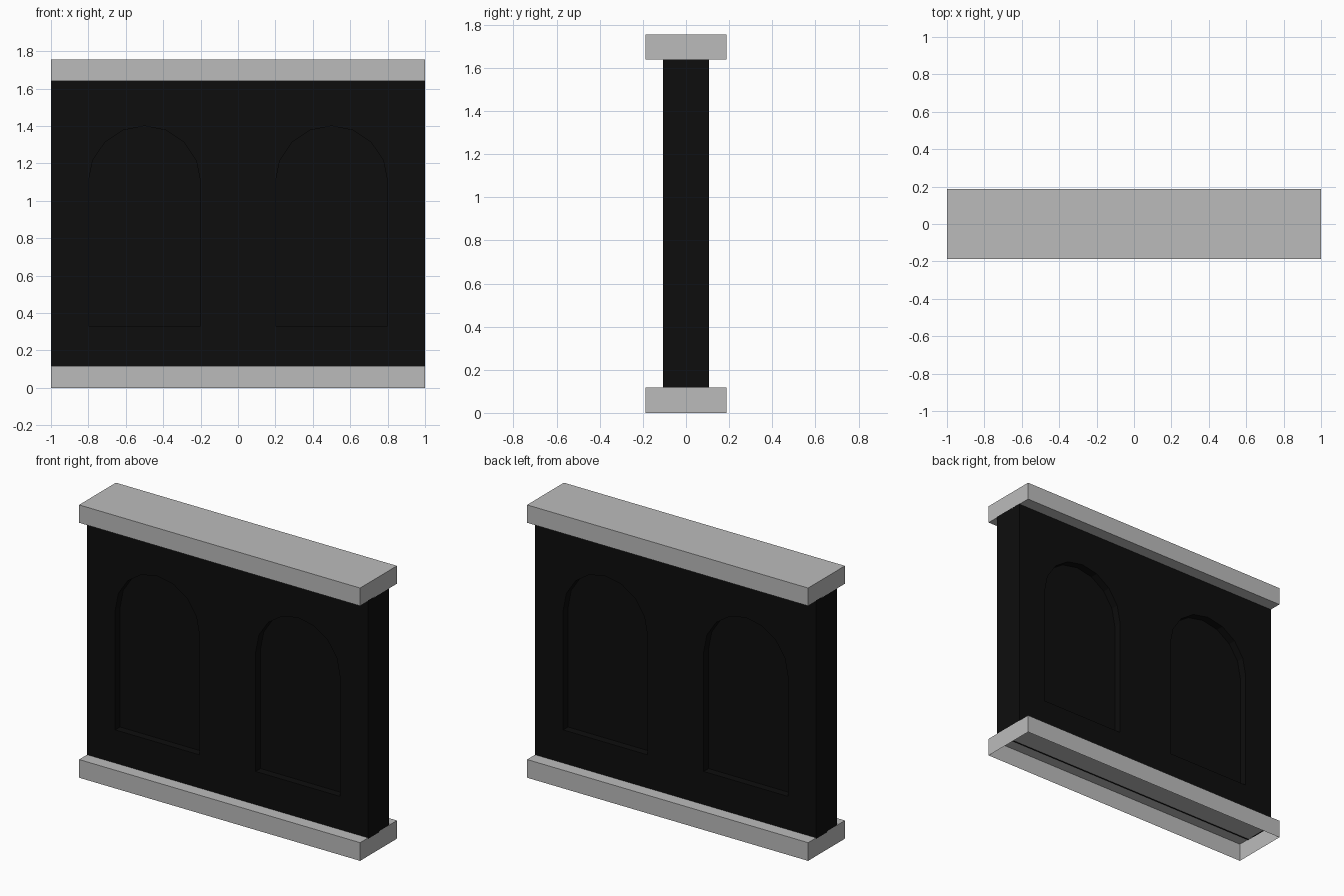
import bpy, bmesh, math
from mathutils import Vector

if "Cube" in bpy.data.objects:
    bpy.data.objects.remove(bpy.data.objects["Cube"], do_unlink=True)


def material(name, value):
    mat = bpy.data.materials.new(name)
    mat.use_nodes = True
    colour = (value, value, value, 1)
    mat.diffuse_color = colour
    mat.node_tree.nodes["Principled BSDF"].inputs["Base Color"].default_value = colour
    return mat


grey = material("light grey stone", 0.5)
black = material("near black", 0.004)


def make_object(name, bm, mat):
    bmesh.ops.recalc_face_normals(bm, faces=bm.faces)
    mesh = bpy.data.meshes.new(name)
    bm.to_mesh(mesh)
    bm.free()
    mesh.materials.append(mat)
    obj = bpy.data.objects.new(name, mesh)
    bpy.context.collection.objects.link(obj)
    return obj


def box(name, half_depth, low, high, mat):
    bm = bmesh.new()
    bmesh.ops.create_cube(bm, size=1)
    bmesh.ops.scale(bm, vec=(2, 2 * half_depth, high - low), verts=bm.verts)
    bmesh.ops.translate(bm, vec=(0, 0, (low + high) / 2), verts=bm.verts)
    return make_object(name, bm, mat)


def open_ends(obj, directions):
    """Remove the outermost horizontal faces that point up or down."""
    bm = bmesh.new()
    bm.from_mesh(obj.data)
    heights = [v.co.z for v in bm.verts]
    limit = {1: max(heights), -1: min(heights)}
    ends = [f for f in bm.faces for d in directions
            if f.normal.z * d > 0.9
            and abs(f.calc_center_median().z - limit[d]) < 0.001]
    bmesh.ops.delete(bm, geom=ends, context="FACES")
    bm.to_mesh(obj.data)
    bm.free()


def arch_cutter(name, x, y_inner, y_outer):
    radius, spring, sill, steps = 0.3, 1.1, 0.33, 8
    outline = [(x - radius, sill), (x + radius, sill)]
    for i in range(steps + 1):
        a = math.pi * i / steps
        outline.append((x + radius * math.cos(a), spring + radius * math.sin(a)))
    bm = bmesh.new()
    face = bm.faces.new([bm.verts.new((px, y_inner, pz)) for px, pz in outline])
    side = bmesh.ops.extrude_face_region(bm, geom=[face])["geom"]
    bmesh.ops.translate(bm, vec=Vector((0, y_outer - y_inner, 0)),
                        verts=[g for g in side if isinstance(g, bmesh.types.BMVert)])
    return make_object(name, bm, black)


# Base and coping; the base is hollow underneath
base = box("base_trim", 0.187, 0, 0.117, grey)
open_ends(base, [-1])
box("top_trim", 0.187, 1.64, 1.755, grey)

# Wall with two arched recesses on each face
wall = box("wall", 0.106, 0.11, 1.645, black)
for x in (-0.5, 0.5):
    for side in (-1, 1):
        cutter = arch_cutter("recess_cutter", x, side * 0.056, side * 0.2)
        cutter.hide_render = True
        bpy.context.view_layer.objects.active = wall
        cut = wall.modifiers.new("recess", "BOOLEAN")
        cut.operation = "DIFFERENCE"
        cut.solver = "EXACT"
        cut.object = cutter
        bpy.ops.object.modifier_apply(modifier=cut.name)
        bpy.data.objects.remove(cutter, do_unlink=True)
open_ends(wall, [1, -1])
